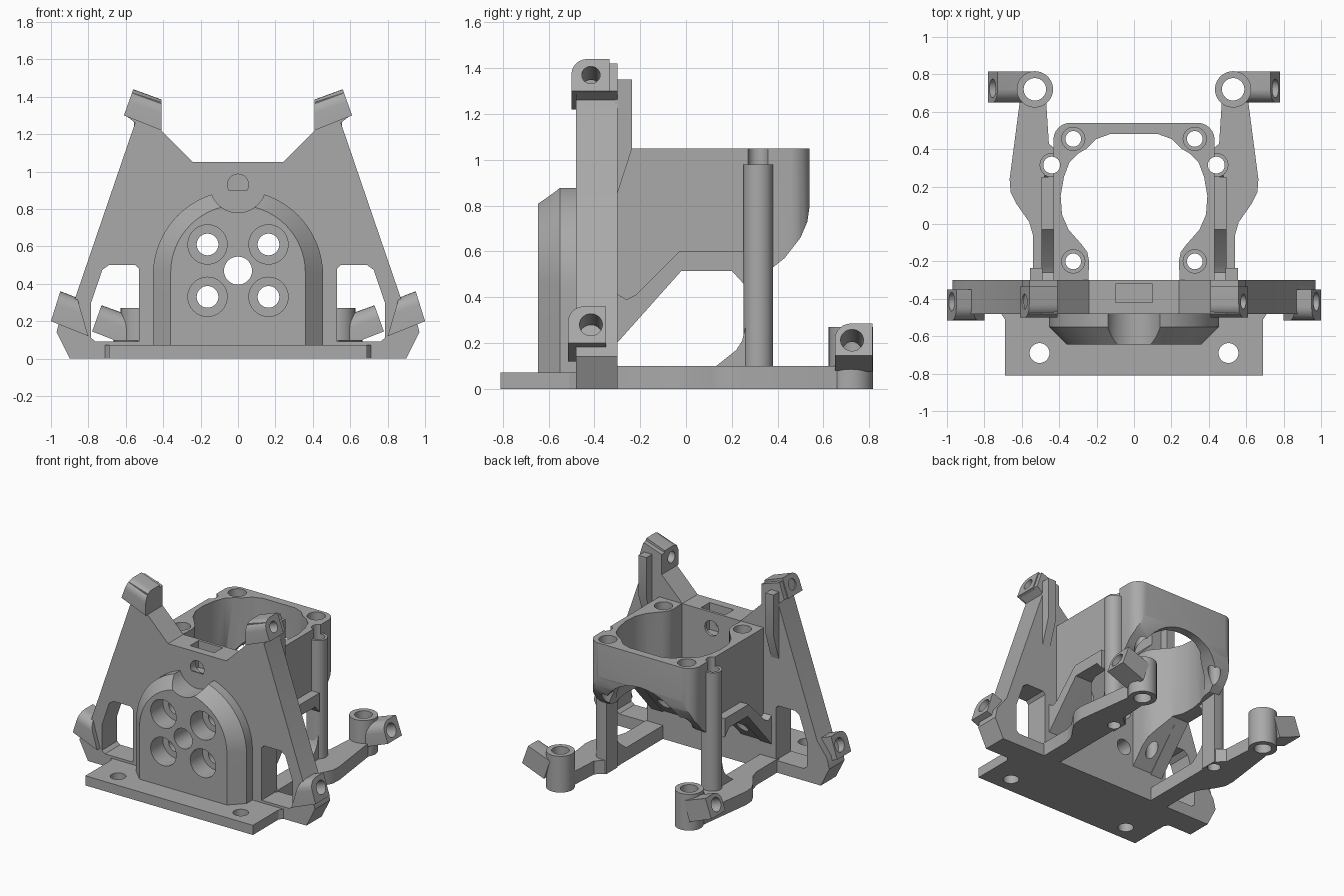
import bpy, bmesh
from math import sin, cos, pi, radians
from mathutils import Vector

old = bpy.data.objects.get("Cube")
if old:
    bpy.data.objects.remove(old, do_unlink=True)

grey = bpy.data.materials.new("plain grey")
grey.use_nodes = True
GREY = (0.4, 0.4, 0.4, 1)
grey.diffuse_color = GREY
grey.node_tree.nodes["Principled BSDF"].inputs["Base Color"].default_value = GREY


def place(axis, p, t):
    """2D point p and depth t along the axis -> 3D point."""
    return {"x": (t, *p), "y": (p[0], t, p[1]), "z": (*p, t)}[axis]


def loft(name, axis, sections):
    """Solid through a list of (outline, depth) sections."""
    bm = bmesh.new()
    rings = [[bm.verts.new(place(axis, p, t)) for p in pts] for pts, t in sections]
    n = len(rings[0])
    bm.faces.new(rings[0])
    bm.faces.new(rings[-1])
    for a, b in zip(rings, rings[1:]):
        for i in range(n):
            j = (i + 1) % n
            bm.faces.new((a[i], a[j], b[j], b[i]))
    bmesh.ops.recalc_face_normals(bm, faces=bm.faces)
    mesh = bpy.data.meshes.new(name)
    bm.to_mesh(mesh)
    bm.free()
    mesh.materials.append(grey)
    ob = bpy.data.objects.new(name, mesh)
    bpy.context.scene.collection.objects.link(ob)
    return ob


def prism(name, axis, pts, a, b):
    return loft(name, axis, [(pts, a), (pts, b)])


def circle(u, v, r, n=40):
    return [(u + r * cos(2 * pi * i / n), v + r * sin(2 * pi * i / n)) for i in range(n)]


def rect(u0, v0, u1, v1):
    return [(u0, v0), (u1, v0), (u1, v1), (u0, v1)]


def sym(half):
    """Close a right-hand outline with its mirror image."""
    return half + [(-x, y) for x, y in reversed(half)]


def apply(ob, kind, **settings):
    mod = ob.modifiers.new(kind, kind)
    for key, value in settings.items():
        setattr(mod, key, value)
    bpy.context.view_layer.objects.active = ob
    bpy.ops.object.modifier_apply(modifier=mod.name)


def cut(targets, cutter):
    cutter.hide_render = True
    for ob in targets:
        apply(ob, "BOOLEAN", operation="DIFFERENCE", solver="EXACT", object=cutter)
    bpy.data.objects.remove(cutter, do_unlink=True)


def drill(targets, axis, u, v, r, a, b, both=False):
    for s in (1, -1) if both else (1,):
        cut(targets, prism("drill", axis, circle(s * u, v, r), a, b))


def round_edges(ob, test, size):
    bm = bmesh.new()
    bm.from_mesh(ob.data)
    edges = [e for e in bm.edges if all(test(v.co) for v in e.verts)]
    bmesh.ops.bevel(bm, geom=edges, offset=size, segments=6, profile=0.5, affect="EDGES")
    bm.to_mesh(ob.data)
    bm.free()


# Upright front plate
plate = prism("front_plate", "y", sym([
    (0.9, 0), (0.97, 0.14), (0.95, 0.22), (0.87, 0.325), (0.55, 1.26), (0.6, 1.3),
    (0.56, 1.42), (0.41, 1.37), (0.41, 1.22), (0.24, 1.05)]), -0.48, -0.3)
window = [(0.53, 0.09), (0.53, 0.48), (0.55, 0.5), (0.69, 0.5), (0.725, 0.475),
          (0.785, 0.3), (0.785, 0.11), (0.76, 0.09)]
for s in (1, -1):
    cut([plate], prism("window", "y", [(s * x, z) for x, z in window], -0.6, -0.2))
cut([plate], prism("nut_slot", "z", rect(-0.1, -0.42, 0.1, -0.32), 0.85, 1.2))


# Domed mount with a chamfered face
def arch(r, zc):
    return [(r, 0)] + [(r * cos(pi * i / 32), zc + r * sin(pi * i / 32)) for i in range(33)] + [(-r, 0)]


dome = loft("domed_mount", "y", [(arch(0.455, 0.445), -0.47), (arch(0.455, 0.445), -0.55),
                                 (arch(0.36, 0.46), -0.645)])
drill([dome], "y", 0, 0.93, 0.15, -0.8, -0.48)
drill([plate], "y", 0, 0.93, 0.056, -0.6, -0.2)
drill([plate, dome], "y", 0, 0.47, 0.075, -0.8, -0.2)
for z in (0.33, 0.61):
    drill([plate, dome], "y", 0.163, z, 0.058, -0.8, -0.2, both=True)
    drill([dome], "y", 0.163, z, 0.105, -0.8, -0.5, both=True)

# Base flange
flange = prism("base_flange", "z", sym([
    (0.69, -0.81), (0.69, -0.51), (0.71, -0.48), (0.76, -0.46), (0.76, -0.31)]), 0, 0.072)
drill([flange], "z", 0.505, -0.69, 0.053, -0.1, 0.2, both=True)

# Hollow housing behind the plate
housing = prism("housing", "x", [
    (-0.31, 0.2), (-0.02, 0.515), (0.245, 0.515), (0.38, 0.53), (0.43, 0.57), (0.5, 0.66),
    (0.53, 0.73), (0.54, 0.8), (0.54, 1.05), (-0.31, 1.05)], -0.43, 0.43)
round_edges(housing, lambda c: c.y > 0.535 and c.z > 0.79 and abs(c.x) > 0.4
            and c.z != 0, 0.0001)
for s in (1, -1):
    corner = [(s * 0.5, 0.6), (s * 0.34, 0.6), (s * 0.34, 0.541)] + [
        (s * (0.34 + 0.091 * sin(a)), 0.45 + 0.091 * cos(a))
        for a in [radians(15 * i) for i in range(7)]] + [(s * 0.5, 0.45)]
    cut([housing], prism("corner", "z", corner, 0, 1.2))
cut([housing], prism("bore", "z", sym([
    (0.13, 0.48), (0.2, 0.455), (0.25, 0.405), (0.3, 0.375), (0.345, 0.33), (0.375, 0.25),
    (0.392, 0.15), (0.385, 0.05), (0.35, -0.03), (0.28, -0.11), (0.25, -0.15),
    (0.24, -0.2), (0.245, -0.32)]), 0, 1.2))
drill([housing], "y", 0, 0.45, 0.36, 0.3, 0.8)
for y in (-0.2, 0.455):
    drill([housing], "z", 0.325, y, 0.042, 0, 1.2, both=True)
    drill([housing], "z", 0.325, y, 0.062, 0.98, 1.2, both=True)

# Side parts, made once on +x and mirrored later
brace = prism("side_brace", "x", [
    (-0.31, 0.19), (-0.02, 0.515), (0.2, 0.515), (0.25, 0.46), (0.25, 0.6), (-0.03, 0.6),
    (-0.22, 0.41), (-0.26, 0.39), (-0.31, 0.42)], 0.4, 0.495)
post = prism("screw_post", "z", [(0.39, 0.38), (0.39, 0.25)] + [
    (0.44 + 0.065 * cos(a), 0.315 + 0.065 * sin(a))
    for a in [radians(15 * i - 90) for i in range(13)]], 0, 0.98)
foot = prism("post_gusset", "x", [(0.12, 0.09), (0.26, 0.09), (0.26, 0.27), (0.245, 0.21),
                                  (0.22, 0.17)], 0.4, 0.48)
rib = prism("plate_rib", "x", [(-0.31, 0.82), (-0.235, 1.05), (-0.235, 1.35), (-0.31, 1.35)],
            0.49, 0.555)
arm = prism("base_arm", "z", [
    (0.54, -0.32), (0.54, -0.06), (0.56, 0.01), (0.63, 0.11), (0.66, 0.17), (0.665, 0.24),
    (0.61, 0.66), (0.47, 0.66), (0.455, 0.43), (0.4, 0.38), (0.4, -0.32)], 0, 0.1)
boss = prism("rear_boss", "z", circle(0.53, 0.72, 0.097), 0, 0.27)
drill([boss, arm], "z", 0.53, 0.72, 0.06, -0.1, 0.4)
drill([post, arm, housing], "z", 0.44, 0.315, 0.045, -0.1, 1.2, both=True)


# Tilted lugs with a hole along their length
def lug(name, pts, y0, hole, r, depth, neighbours):
    ob = prism(name, "y", pts, y0, y0 + 0.165)
    top = sorted(pts, key=lambda p: p[1])[-2:]
    round_edges(ob, lambda c: c.y < y0 + 0.01 and any(
        abs(c.x - x) + abs(c.z - z) < 0.001 for x, z in top), 0.07)
    drillbit = prism("drill", "z", circle(0, 0, r), -depth, 0.1)
    drillbit.rotation_euler = (0, radians(70), 0)
    drillbit.location = Vector(hole)
    bpy.context.view_layer.update()
    cut([ob] + neighbours, drillbit)
    return ob


upper = lug("upper_lug", [(0.41, 1.22), (0.61, 1.3), (0.56, 1.44), (0.41, 1.385)],
            -0.5, (0.585, -0.415, 1.37), 0.04, 0.4, [plate])
lower = lug("lower_lug", [(0.8, 0.12), (1.0, 0.2), (0.95, 0.36), (0.86, 0.325)],
            -0.515, (0.975, -0.415, 0.28), 0.05, 0.14, [plate])
rear = lug("rear_lug", [(0.6, 0.075), (0.78, 0.145), (0.73, 0.285), (0.55, 0.22)],
           0.65, (0.755, 0.725, 0.212), 0.05, 0.2, [boss])
drill([rear], "z", 0.53, 0.72, 0.06, -0.1, 0.4)

for ob in (brace, post, foot, rib, arm, boss, upper, lower, rear):
    apply(ob, "MIRROR", use_mirror_merge=False)

# Smooth round surfaces, keep edges crisp
for ob in bpy.context.scene.objects:
    ob.select_set(ob.type == "MESH")
bpy.ops.object.shade_smooth_by_angle(angle=radians(30))
